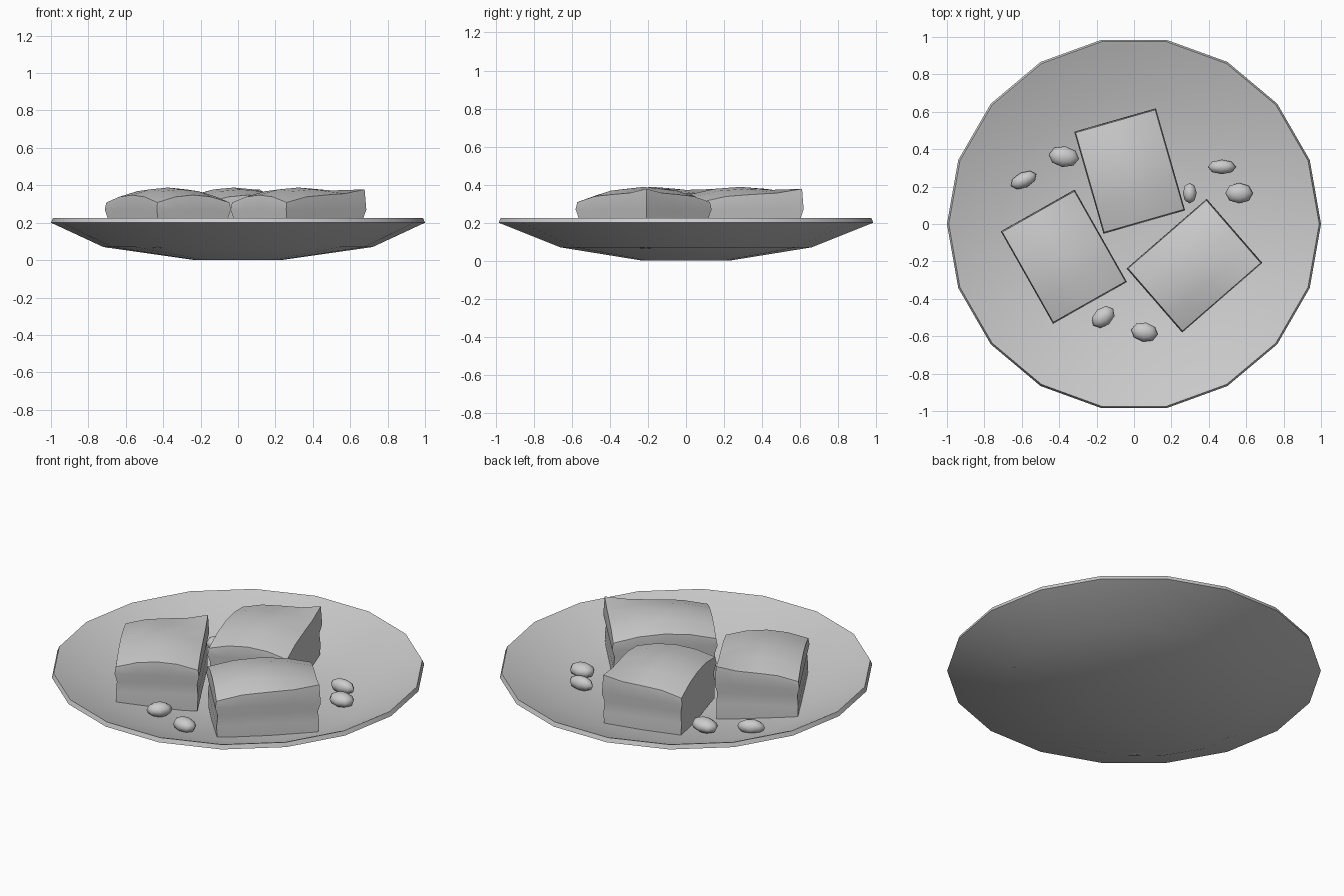
import bpy, bmesh
from math import cos, sin, radians, pi
from mathutils import Matrix

if "Cube" in bpy.data.objects:
    bpy.data.objects.remove(bpy.data.objects["Cube"])


def finish(bm, name, angle, loc=(0, 0, 0), rot=0):
    bmesh.ops.recalc_face_normals(bm, faces=bm.faces)
    mesh = bpy.data.meshes.new(name)
    bm.to_mesh(mesh)
    bm.free()
    ob = bpy.data.objects.new(name, mesh)
    bpy.context.collection.objects.link(ob)
    ob.location = loc
    ob.rotation_euler.z = radians(rot)
    bpy.ops.object.select_all(action='DESELECT')
    ob.select_set(True)
    bpy.context.view_layer.objects.active = ob
    bpy.ops.object.shade_smooth_by_angle(angle=radians(angle))
    return ob


# Shallow 18-sided plate: (radius, height, depth squash) from underside to inside
SIDES = 18
profile = [(0.23, 0.0, 1), (0.72, 0.07, 0.93), (1.0, 0.2, 1), (0.99, 0.224, 1),
           (0.972, 0.218, 1), (0.71, 0.1, 0.95), (0.23, 0.05, 1)]
bm = bmesh.new()
rings = [[bm.verts.new((r * cos(2 * pi * i / SIDES), q * r * sin(2 * pi * i / SIDES), z))
          for i in range(SIDES)] for r, z, q in profile]
for a, b in zip(rings, rings[1:]):
    for i in range(SIDES):
        j = (i + 1) % SIDES
        bm.faces.new((a[i], a[j], b[j], b[i]))
bm.faces.new(rings[0])
bm.faces.new(rings[-1])
finish(bm, "plate", 35)


# Puffed block: waisted sides, pillow top with one raised corner
LEVELS = [(0.065, 0.96), (0.16, 0.97), (0.22, 0.95), (0.27, 1.0)]


def block(name, x, y, rot):
    bm = bmesh.new()
    bmesh.ops.create_cube(bm, size=2)
    bmesh.ops.subdivide_edges(bm, edges=bm.edges[:], cuts=3, use_grid_fill=True)
    for v in bm.verts:
        u, w, h = v.co
        level = round((h + 1) * 2)
        if level == 4:
            z = 0.388 - 0.04 * u * u - 0.04 * w * w + 0.07 * (max(u, 0) * max(w, 0)) ** 2
            s = 0.975
        else:
            z, s = LEVELS[level]
        v.co = (0.227 * s * u, 0.284 * s * w, z)
    finish(bm, name, 40, (x, y, 0), rot)


block("block_back", -0.023, 0.283, 16)
block("block_left", -0.375, -0.175, 29.5)
block("block_right", 0.323, -0.223, -49)

# Scattered seeds: x, y, half length, half width, rotation
seeds = [(-0.59, 0.235, 0.075, 0.042, 25), (-0.375, 0.36, 0.082, 0.056, -8),
         (0.47, 0.305, 0.075, 0.039, 0), (0.562, 0.165, 0.074, 0.055, 0),
         (0.298, 0.165, 0.055, 0.037, 90), (-0.165, -0.497, 0.07, 0.05, 40),
         (0.056, -0.578, 0.072, 0.052, -10)]
for n, (x, y, a, b, rot) in enumerate(seeds):
    bm = bmesh.new()
    bmesh.ops.create_uvsphere(bm, u_segments=8, v_segments=6, radius=1,
                              matrix=Matrix.Diagonal((a, b, 0.04, 1)))
    finish(bm, f"seed_{n + 1}", 60, (x, y, 0.118), rot)
